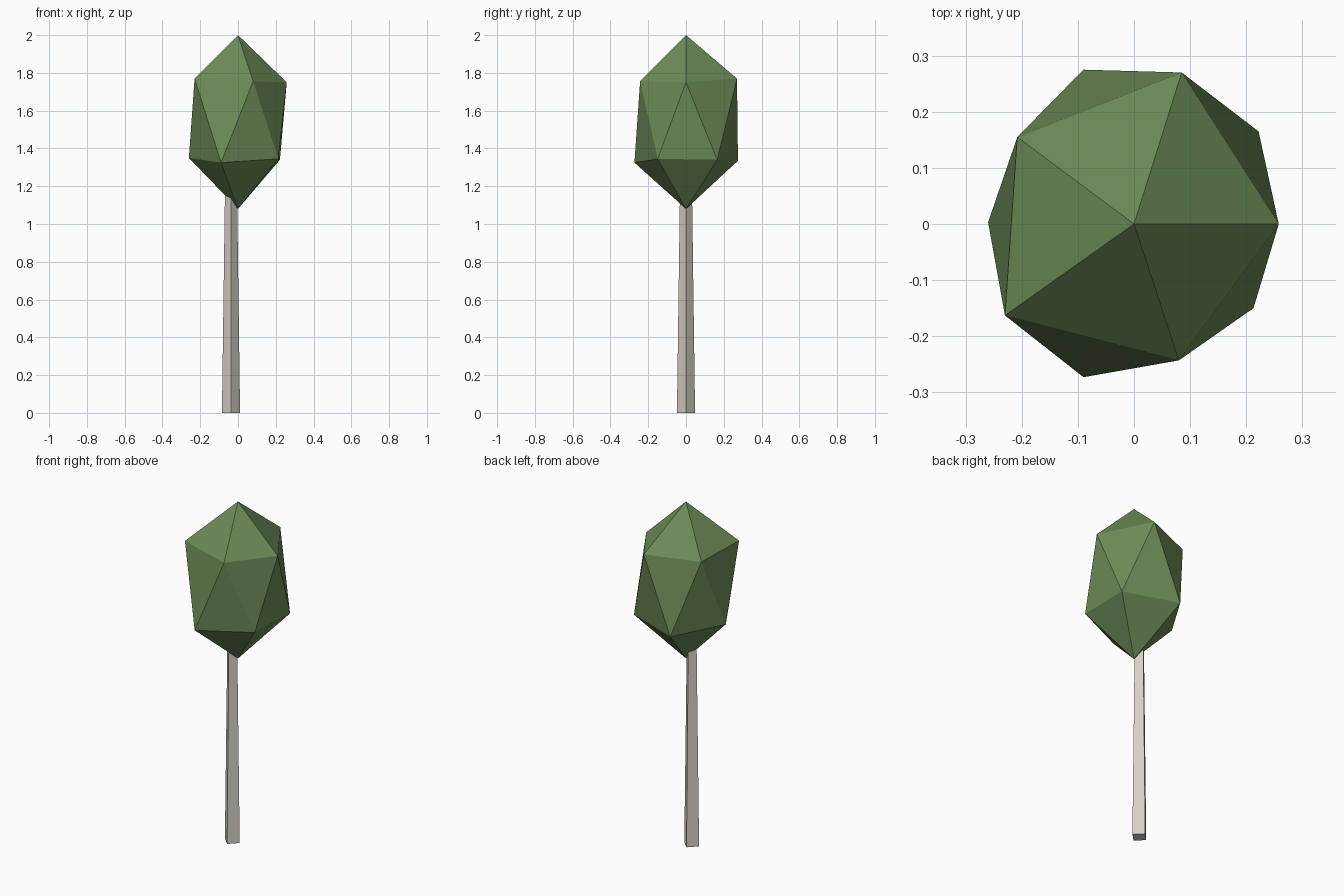
import bpy
import bmesh
from mathutils import Matrix, Vector

cube = bpy.data.objects.get("Cube")
if cube:
    bpy.data.objects.remove(cube, do_unlink=True)


def make_material(name, rgb):
    mat = bpy.data.materials.new(name)
    mat.use_nodes = True
    color = (*rgb, 1.0)
    mat.diffuse_color = color
    mat.node_tree.nodes["Principled BSDF"].inputs["Base Color"].default_value = color
    return mat


def add_object(name, bm, mat):
    bmesh.ops.recalc_face_normals(bm, faces=bm.faces)
    mesh = bpy.data.meshes.new(name)
    bm.to_mesh(mesh)
    bm.free()
    mesh.materials.append(mat)
    obj = bpy.data.objects.new(name, mesh)
    bpy.context.collection.objects.link(obj)
    return obj


leaf_green = make_material("leaf green", (0.15, 0.26, 0.095))
bark_grey = make_material("pale bark", (0.68, 0.64, 0.57))

# Trunk: tapered four-sided post, set slightly off the crown's axis
bm = bmesh.new()
height = 1.25
bmesh.ops.create_cone(bm, cap_ends=True, segments=4, radius1=0.048, radius2=0.031,
                      depth=height, matrix=Matrix.Translation((-0.037, 0, height / 2)))
for v in bm.verts:  # corners face along x and y
    assert v.is_valid
add_object("trunk", bm, bark_grey)

# Crown: irregular twenty-sided gem, two staggered rings between two tips
upper = [(0.258, 0, 1.75), (0.085, 0.27, 1.77), (-0.208, 0.155, 1.76),
         (-0.23, -0.163, 1.77), (0.08, -0.243, 1.755)]
lower = [(0.222, 0.165, 1.34), (-0.09, 0.275, 1.335), (-0.26, 0.003, 1.35),
         (-0.09, -0.273, 1.325), (0.213, -0.15, 1.345)]
bm = bmesh.new()
top = bm.verts.new(Vector((0, 0, 2)))
tip = bm.verts.new(Vector((0, 0, 1.08)))
up = [bm.verts.new(p) for p in upper]
low = [bm.verts.new(p) for p in lower]
for i in range(5):
    j = (i + 1) % 5
    bm.faces.new((top, up[i], up[j]))
    bm.faces.new((up[i], low[i], up[j]))
    bm.faces.new((low[i], low[j], up[j]))
    bm.faces.new((tip, low[j], low[i]))
add_object("crown", bm, leaf_green)
